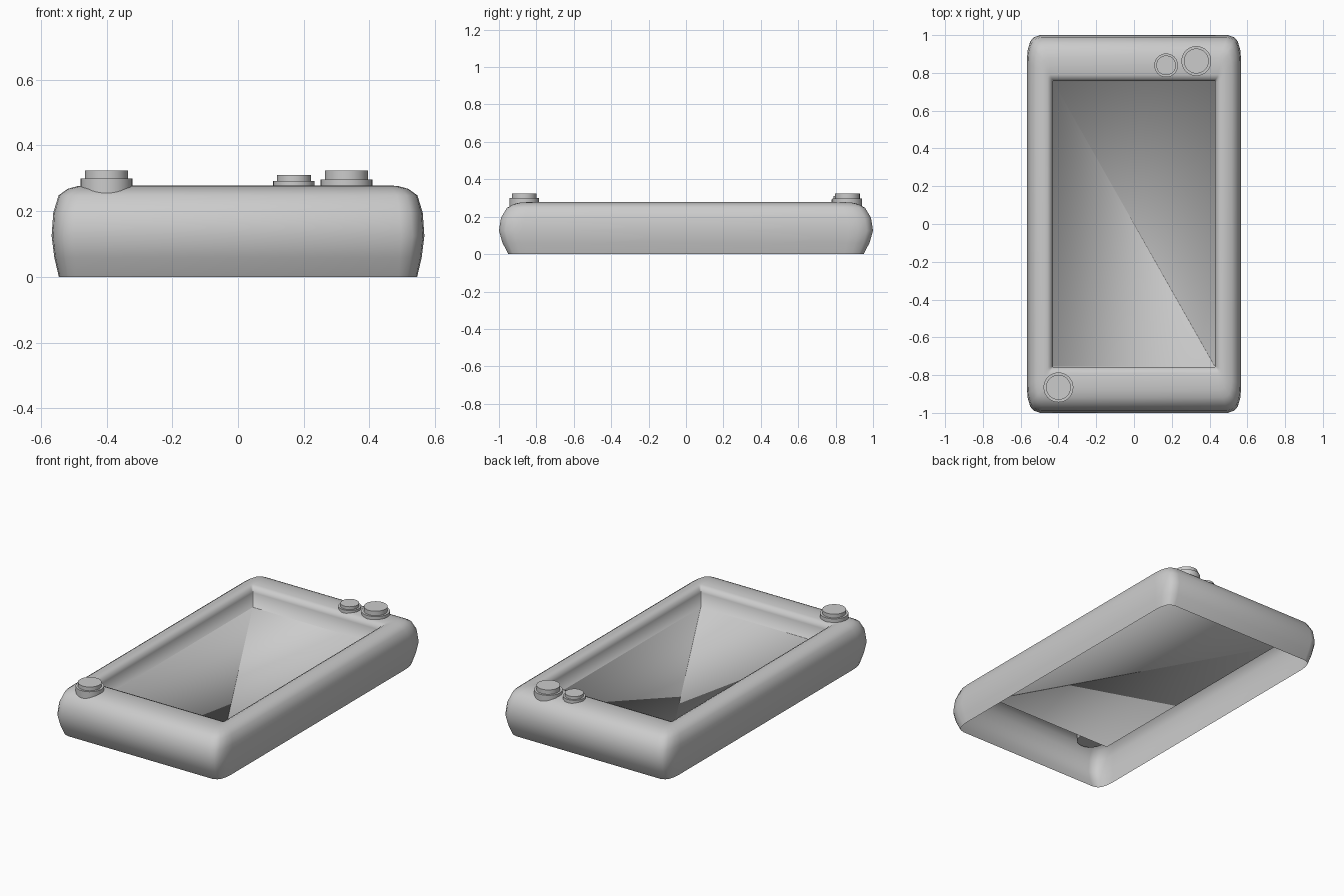
import bpy, bmesh

if "Cube" in bpy.data.objects:
    bpy.data.objects.remove(bpy.data.objects["Cube"])


def finish(name, bm, angle=None):
    bmesh.ops.recalc_face_normals(bm, faces=bm.faces)
    mesh = bpy.data.meshes.new(name)
    bm.to_mesh(mesh)
    bm.free()
    ob = bpy.data.objects.new(name, mesh)
    bpy.context.collection.objects.link(ob)
    bpy.ops.object.select_all(action='DESELECT')
    ob.select_set(True)
    bpy.context.view_layer.objects.active = ob
    if angle is None:
        bpy.ops.object.shade_smooth()
    else:
        bpy.ops.object.shade_smooth_by_angle(angle=angle)
    return ob


def ring(bm, hx, hy, z, cut):
    # rectangle outline with faceted round corners
    corner = [(0, 0.13), (0.004, 0.08), (0.018, 0.033), (0.036, 0.012), (0.07, 0)]
    pts = []
    for sx, sy in ((1, 1), (-1, 1), (-1, -1), (1, -1)):
        c = corner if sx * sy > 0 else corner[::-1]
        pts += [(sx * (hx - dx * cut), sy * (hy - dy * cut)) for dx, dy in c]
    return [bm.verts.new((x, y, z)) for x, y in pts]


# hollow casing, open below: half width, half length, height, corner size
profile = [
    (0.545, 0.950, 0.000, 0.8), (0.559, 0.981, 0.060, 0.95),
    (0.567, 1.000, 0.125, 1.0), (0.562, 0.989, 0.195, 1.0),
    (0.546, 0.957, 0.248, 0.9), (0.518, 0.920, 0.268, 0.7),
    (0.485, 0.880, 0.277, 0.5), (0.458, 0.790, 0.278, 0.2),
    (0.440, 0.767, 0.268, 0.1), (0.430, 0.757, 0.245, 0.04),
    (0.429, 0.756, 0.155, 0.02),
]
bm = bmesh.new()
rings = [ring(bm, *p) for p in profile]
for a, b in zip(rings, rings[1:]):
    n = len(a)
    for i in range(n):
        j = (i + 1) % n
        bm.faces.new((a[i], a[j], b[j], b[i]))
# sunken panel inside the opening
bm.faces.new(rings[-1])
finish("casing", bm)


# stepped round buttons
def button(name, x, y, base_r, cap_r, base_z, cap_z, bottom=0.235, sides=32):
    bm = bmesh.new()
    for r, lo, hi in ((base_r, bottom, base_z), (cap_r, base_z, cap_z)):
        geo = bmesh.ops.create_cone(bm, cap_ends=True, segments=sides,
                                    radius1=r, radius2=r, depth=hi - lo)
        bmesh.ops.translate(bm, verts=geo['verts'], vec=(x, y, (lo + hi) / 2))
    finish(name, bm, 0.6)


button("large_button_back", 0.33, 0.863, 0.079, 0.066, 0.296, 0.323)
button("small_button_back", 0.17, 0.840, 0.063, 0.052, 0.292, 0.310)
button("large_button_front", -0.40, -0.865, 0.079, 0.066, 0.300, 0.323)
